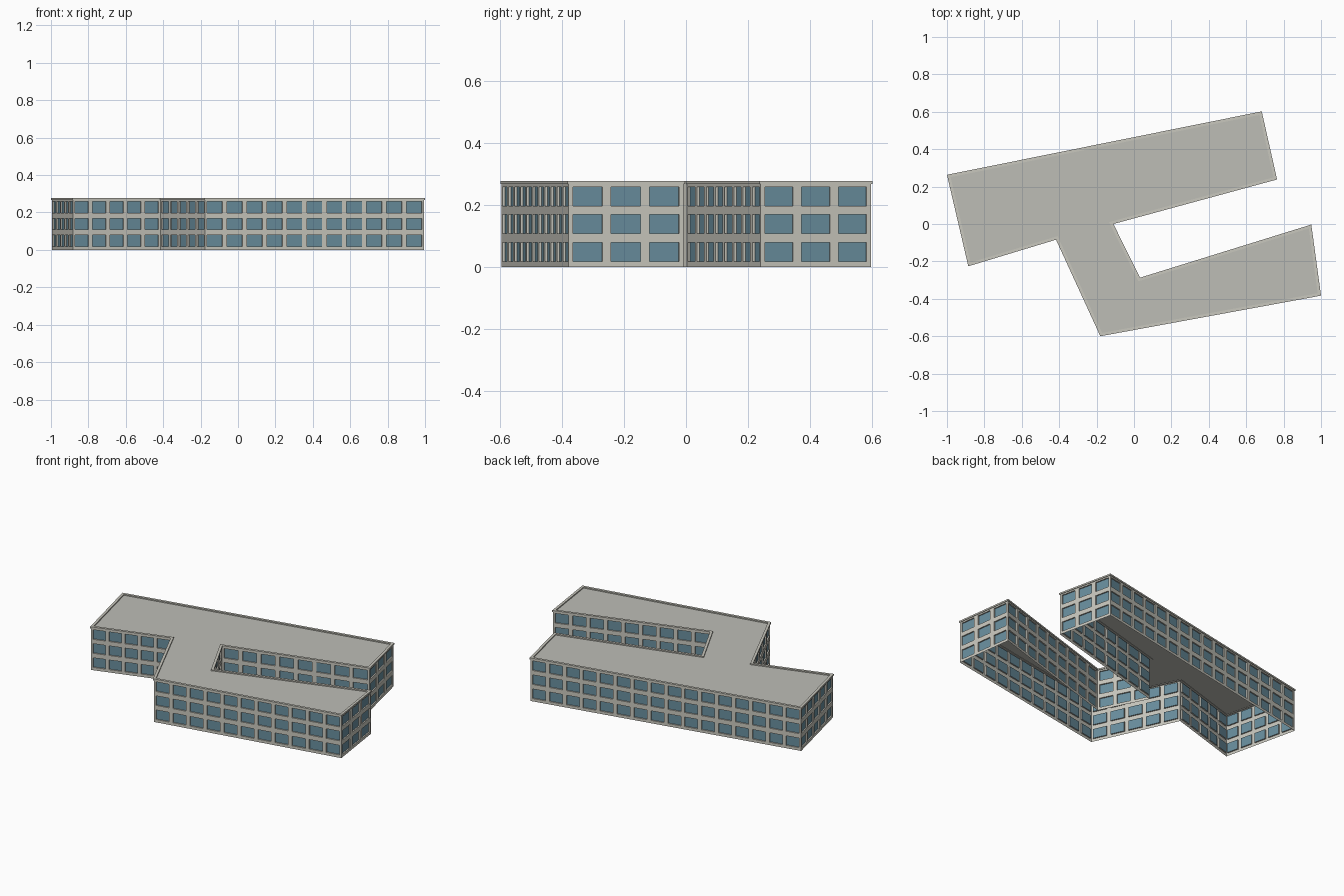
import bpy
import bmesh
from mathutils import Vector

cube = bpy.data.objects.get("Cube")
if cube:
    bpy.data.objects.remove(cube)

# Plan of the building, counter-clockwise, along the outer edge of the coping
PLAN = [Vector(p) for p in (
    (-1, .263), (-.886, -.226), (-.417, -.084), (-.18, -.6), (1, -.383),
    (.948, -.003), (.032, -.287), (-.11, 0), (.765, .238), (.683, .602))]
HEIGHT = .277
COPING_BASE = .267
ROOF_Z = .27
SILLS = (.018, .108, .197)
WINDOW_HEIGHT = .061
BAY = .1075
WINDOW_SHARE = .77
RECESS = .008


def material(name, colour):
    mat = bpy.data.materials.new(name)
    mat.use_nodes = True
    mat.diffuse_color = (*colour, 1)
    bsdf = next(n for n in mat.node_tree.nodes if n.type == 'BSDF_PRINCIPLED')
    bsdf.inputs["Base Color"].default_value = (*colour, 1)
    return mat


stone = material("pale_stone", (.58, .57, .51))
glass = material("blue_glass", (.14, .27, .34))
roofing = material("grey_roofing", (.51, .51, .47))


def inset(points, distance):
    """Move every side of the outline inward, with mitred corners."""
    result = []
    for i, p in enumerate(points):
        d0 = (p - points[i - 1]).normalized()
        d1 = (points[(i + 1) % len(points)] - p).normalized()
        n0, n1 = Vector((-d0.y, d0.x)), Vector((-d1.y, d1.x))
        result.append(p + (n0 + n1) * distance / (1 + n0.dot(n1)))
    return result


def sides(points):
    return zip(points, points[1:] + points[:1])


def finish(bm, name, *materials):
    bmesh.ops.remove_doubles(bm, verts=bm.verts, dist=1e-5)
    mesh = bpy.data.meshes.new(name)
    bm.to_mesh(mesh)
    bm.free()
    for mat in materials:
        mesh.materials.append(mat)
    obj = bpy.data.objects.new(name, mesh)
    bpy.context.collection.objects.link(obj)


def quad(bm, corners):
    return bm.faces.new([bm.verts.new(c) for c in corners])


wall_line = inset(PLAN, .004)

# Walls: a grid of bays on each side, with the window cells pushed in
bm = bmesh.new()
levels = [0]
for sill in SILLS:
    levels += [sill, sill + WINDOW_HEIGHT]
levels.append(COPING_BASE)
windows = []
for a, b in sides(wall_line):
    bays = round((b - a).length / BAY)
    pier = (1 - WINDOW_SHARE) / 2
    stops = [0]
    for i in range(bays):
        stops += [(i + pier) / bays, (i + 1 - pier) / bays]
    stops.append(1)
    for col in range(len(stops) - 1):
        p, q = a.lerp(b, stops[col]), a.lerp(b, stops[col + 1])
        for row in range(len(levels) - 1):
            lo, hi = levels[row], levels[row + 1]
            face = quad(bm, [(*p, lo), (*q, lo), (*q, hi), (*p, hi)])
            if col % 2 and row % 2:
                windows.append(face)
bmesh.ops.remove_doubles(bm, verts=bm.verts, dist=1e-5)
bm.normal_update()
panes = bmesh.ops.extrude_discrete_faces(bm, faces=windows)["faces"]
for pane in panes:
    pane.normal_update()
    bmesh.ops.translate(bm, verts=pane.verts, vec=pane.normal * -RECESS)
    pane.material_index = 1
finish(bm, "walls_with_windows", stone, glass)

# Flat roof
bm = bmesh.new()
bm.faces.new([bm.verts.new((*p, ROOF_Z)) for p in wall_line])
finish(bm, "flat_roof", roofing)

# Coping: a rectangular section swept round the top of the walls
bm = bmesh.new()
inner = inset(PLAN, .016)
section = [(PLAN, COPING_BASE), (PLAN, HEIGHT), (inner, HEIGHT), (inner, COPING_BASE)]
for (line0, z0), (line1, z1) in sides(section):
    for (a0, b0), (a1, b1) in zip(sides(line0), sides(line1)):
        quad(bm, [(*a0, z0), (*b0, z0), (*b1, z1), (*a1, z1)])
finish(bm, "roof_coping", stone)
